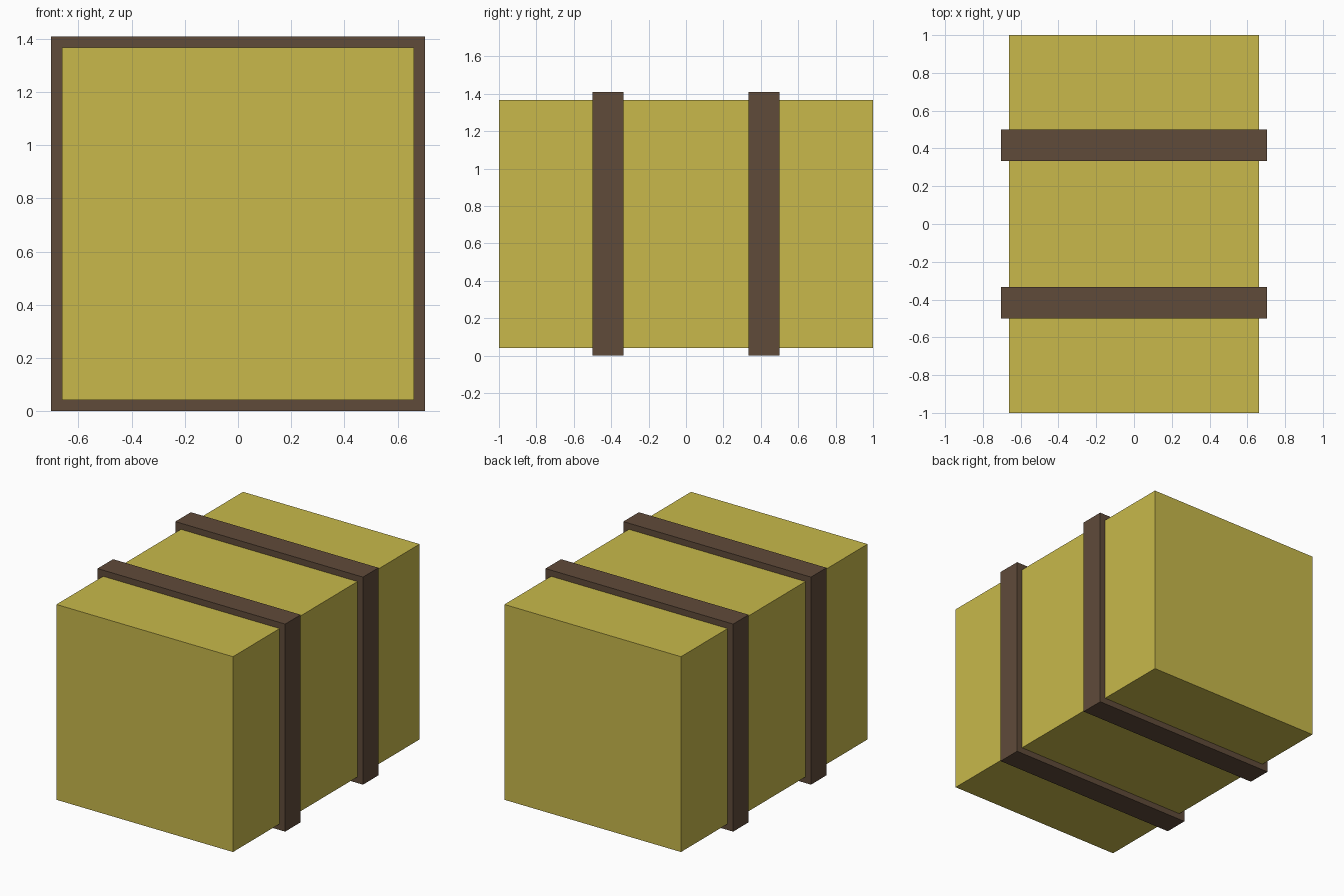
import bpy

if "Cube" in bpy.data.objects:
    bpy.data.objects.remove(bpy.data.objects["Cube"])


def material(name, color):
    mat = bpy.data.materials.new(name)
    mat.diffuse_color = color
    mat.use_nodes = True
    mat.node_tree.nodes["Principled BSDF"].inputs["Base Color"].default_value = mat.diffuse_color
    return mat


def box(name, size, center, mat):
    bpy.ops.mesh.primitive_cube_add(size=1, location=center)
    obj = bpy.context.object
    obj.name = name
    obj.scale = size
    bpy.ops.object.transform_apply(location=False, rotation=False, scale=True)
    obj.data.materials.append(mat)
    return obj


straw = material("straw", (0.58, 0.485, 0.07, 1))
brown = material("strap_brown", (0.117, 0.07, 0.042, 1))

MID_Z = 0.704

# Straw block
box("bale_body", (1.325, 2.0, 1.325), (0, 0, MID_Z), straw)

# Two straps wrapped around the block, standing slightly proud
for name, side in (("front_strap", -1), ("back_strap", 1)):
    box(name, (1.408, 0.166, 1.408), (0, side * 0.417, MID_Z), brown)
